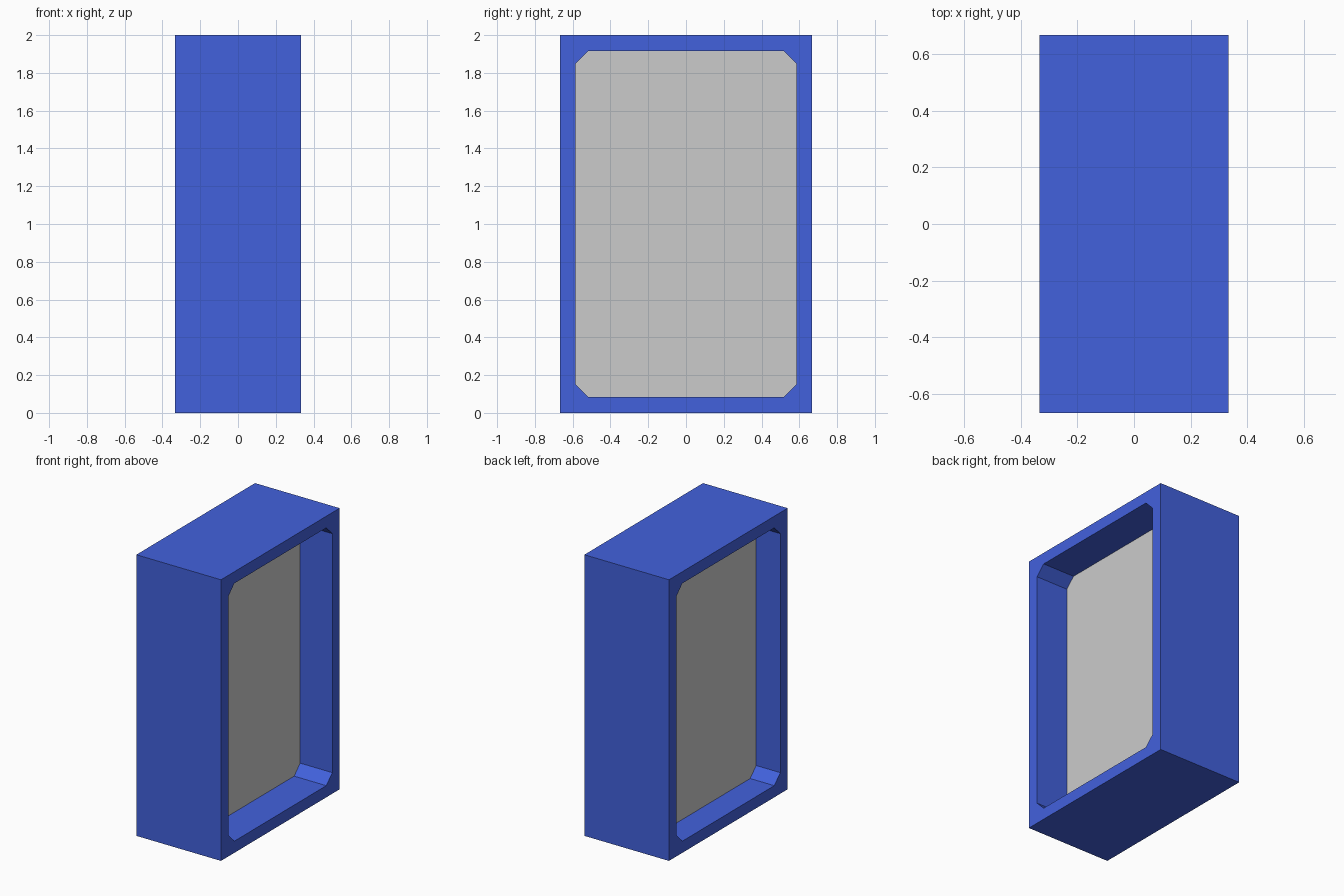
import bpy, bmesh

if "Cube" in bpy.data.objects:
    bpy.data.objects.remove(bpy.data.objects["Cube"])

HX, HY, H = 0.333, 0.667, 2.0      # half depth, half width, height
RIM, CUT = 0.083, 0.067            # frame thickness, corner chamfer
PANEL_X = (-0.143, 0.08)           # panel faces, set in from each side


def make_object(name, bm, color=None):
    bmesh.ops.recalc_face_normals(bm, faces=bm.faces)
    mesh = bpy.data.meshes.new(name)
    bm.to_mesh(mesh)
    bm.free()
    obj = bpy.data.objects.new(name, mesh)
    bpy.context.collection.objects.link(obj)
    if color:
        mat = bpy.data.materials.new(name + "_paint")
        mat.diffuse_color = color
        mat.use_nodes = True
        mat.node_tree.nodes["Principled BSDF"].inputs["Base Color"].default_value = mat.diffuse_color
        mesh.materials.append(mat)
    return obj


def opening():
    """Chamfered opening outline in (y, z), two points per corner."""
    y, lo, hi = HY - RIM, RIM, H - RIM
    return [(-y, lo + CUT), (-y + CUT, lo), (y - CUT, lo), (y, lo + CUT),
            (y, hi - CUT), (y - CUT, hi), (-y + CUT, hi), (-y, hi - CUT)]


def loop(bm, x, points):
    return [bm.verts.new((x, y, z)) for y, z in points]


def walls(bm, a, b):
    for i in range(len(a)):
        j = (i + 1) % len(a)
        bm.faces.new((a[i], a[j], b[j], b[i]))


# Blue box frame, open through both broad sides
bm = bmesh.new()
corners = [(-HY, 0), (HY, 0), (HY, H), (-HY, H)]
outer = [loop(bm, x, corners) for x in (-HX, HX)]
inner = [loop(bm, x, opening()) for x in (-HX, HX)]
walls(bm, *outer)
walls(bm, *inner)
for o, n in zip(outer, inner):
    for c in range(4):
        k = (c + 1) % 4
        bm.faces.new((o[c], n[2 * c], n[2 * c + 1]))
        bm.faces.new((o[c], o[k], n[2 * k], n[2 * c + 1]))
make_object("box_frame", bm, (0.055, 0.12, 0.72, 1))

# Grey panel recessed inside the frame
bm = bmesh.new()
sides = [loop(bm, x, opening()) for x in PANEL_X]
walls(bm, *sides)
for s in sides:
    bm.faces.new(s)
make_object("inset_panel", bm)
